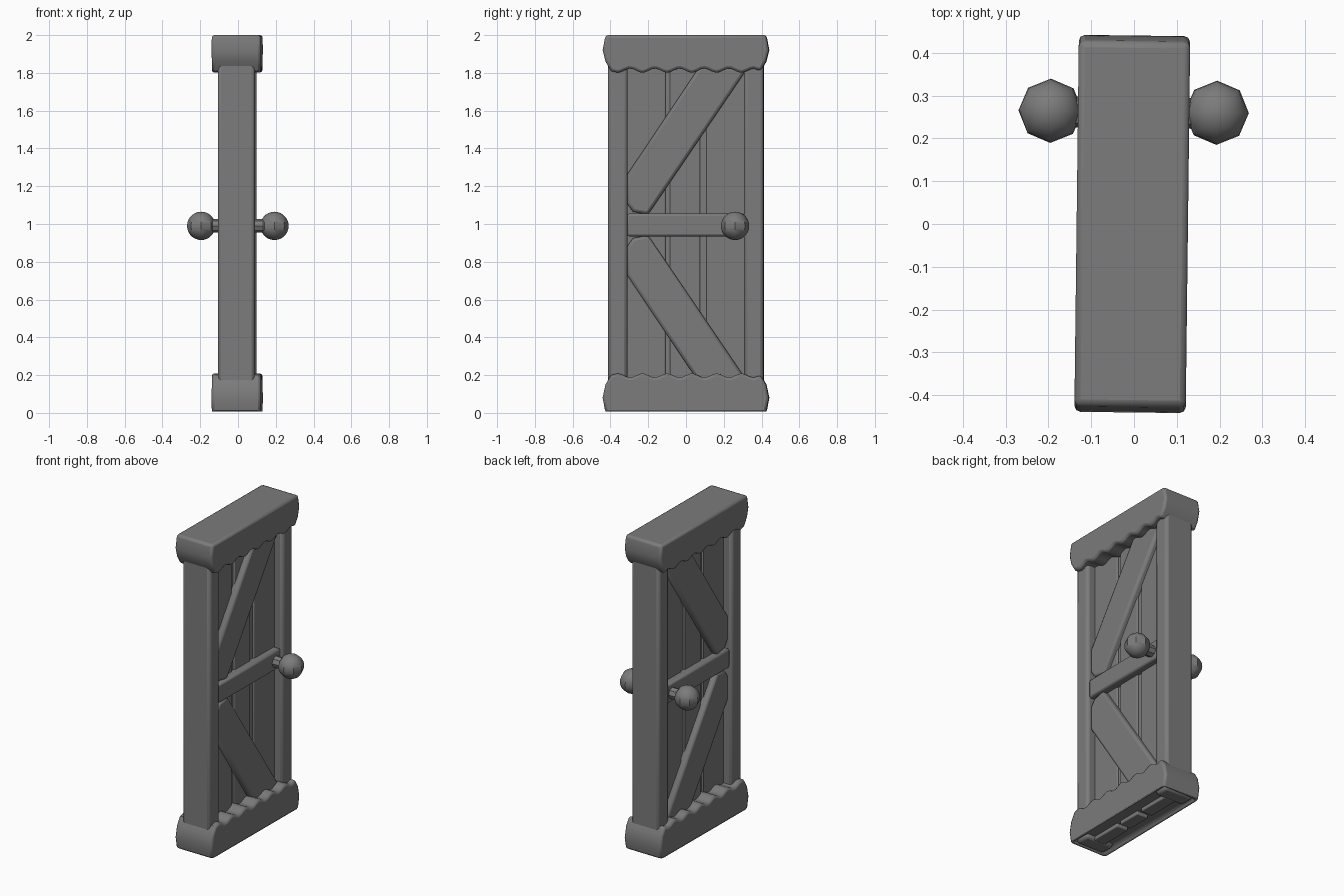
import bpy, bmesh, math
from mathutils import Matrix

cube = bpy.data.objects.get("Cube")
if cube:
    bpy.data.objects.remove(cube, do_unlink=True)

grey = bpy.data.materials.new("dark grey")
grey.use_nodes = True
colour = (0.2, 0.2, 0.2, 1)
grey.diffuse_color = colour
grey.node_tree.nodes["Principled BSDF"].inputs["Base Color"].default_value = colour

MID = 0.995                                  # height of the mirror line
TWIST = Matrix.Translation((-0.004, 0, 0)) @ Matrix.Rotation(-0.012, 4, 'Z')


def finish(name, bm, bevel=0.0, segments=2):
    """Turn a bmesh into a bevelled, smooth-shaded object."""
    bmesh.ops.recalc_face_normals(bm, faces=bm.faces)
    mesh = bpy.data.meshes.new(name)
    bm.to_mesh(mesh)
    bm.free()
    mesh.materials.append(grey)
    ob = bpy.data.objects.new(name, mesh)
    bpy.context.collection.objects.link(ob)
    ob.matrix_world = TWIST
    if bevel:
        mod = ob.modifiers.new("rounded edges", 'BEVEL')
        mod.width, mod.segments = bevel, segments
        mod.limit_method, mod.angle_limit = 'ANGLE', math.radians(50)
    bpy.ops.object.select_all(action='DESELECT')
    ob.select_set(True)
    bpy.context.view_layer.objects.active = ob
    bpy.ops.object.shade_smooth_by_angle(angle=math.radians(40))
    return ob


def slab(name, outline, x0, x1, bevel=0.0, recess=False):
    """Extrude a (y, z) outline from x0 to x1."""
    bm = bmesh.new()
    face = bm.faces.new([bm.verts.new((x0, y, z)) for y, z in outline])
    out = bmesh.ops.extrude_face_region(bm, geom=[face])
    moved = [v for v in out["geom"] if isinstance(v, bmesh.types.BMVert)]
    bmesh.ops.translate(bm, verts=moved, vec=(x1 - x0, 0, 0))
    if recess:
        # Hollow underside, where the board ends show
        bmesh.ops.recalc_face_normals(bm, faces=bm.faces)
        low = min(bm.faces, key=lambda f: f.calc_center_median().z)
        bmesh.ops.inset_region(bm, faces=[low], thickness=0.035)
        bmesh.ops.translate(bm, verts=low.verts, vec=(0, 0, 0.03))
    return finish(name, bm, bevel)


def box(name, x0, x1, y0, y1, z0, z1, bevel):
    return slab(name, [(y0, z0), (y1, z0), (y1, z1), (y0, z1)], x0, x1, bevel)


def flip(outline):
    return [(y, 2 * MID - z) for y, z in outline]


# Scalloped end beams
wave = [(-0.36 + 0.72 * i / 36,
         1.812 - 0.011 * math.cos(2 * math.pi * 5.5 * i / 36)) for i in range(37)]
top = [(-0.425, 2.0), (-0.44, 1.92), (-0.425, 1.86), (-0.395, 1.81)] + wave
top += [(0.395, 1.81), (0.425, 1.86), (0.44, 1.92), (0.425, 2.0)]
base = [(y, 2.01 - z if z < 1.9 else 2 - z) for y, z in top]
slab("top_beam", top, -0.13, 0.13, 0.014)
slab("bottom_beam", base, -0.13, 0.13, 0.014, recess=True)

# Side posts
for name, y in (("front_post", -0.36), ("back_post", 0.36)):
    box(name, -0.098, 0.098, y - 0.051, y + 0.051, 0.008, 1.9, 0.018)

# Upright planks with narrow grooves between them
for i, (y0, y1) in enumerate(((-0.32, -0.108), (-0.085, 0.075), (0.108, 0.32))):
    box(f"plank_{i + 1}", -0.04, 0.04, y0, y1, 0.008, 1.9, 0.006)
box("plank_backing", -0.03, 0.03, -0.32, 0.32, 0.1, 1.9, 0)

# Braces, rails and handles on both faces
brace = [(-0.312, 1.26), (-0.312, 1.11), (-0.28, 1.065), (-0.2, 1.05),
         (0.31, 1.8), (0.31, 1.86), (0.09, 1.86)]
for side, s in (("left", 1), ("right", -1)):
    slab(f"{side}_upper_brace", brace, s * 0.02, s * 0.075, 0.016)
    slab(f"{side}_lower_brace", flip(brace), s * 0.02, s * 0.075, 0.016)
    box(f"{side}_rail", s * 0.02, s * 0.085, -0.312, 0.312, 0.935, 1.055, 0.012)

    bm = bmesh.new()
    bmesh.ops.create_cone(bm, cap_ends=True, segments=8, radius1=0.036, radius2=0.036,
                          depth=0.12, matrix=Matrix.Translation((s * 0.115, 0.26, 0.99))
                          @ Matrix.Rotation(math.pi / 2, 4, 'Y'))
    finish(f"{side}_handle_stem", bm)

    bm = bmesh.new()
    bmesh.ops.create_uvsphere(bm, u_segments=8, v_segments=14, radius=0.075,
                              matrix=Matrix.Translation((s * 0.194, 0.262, 0.99)))
    knob = finish(f"{side}_knob", bm)
    knob.data.shade_smooth()
